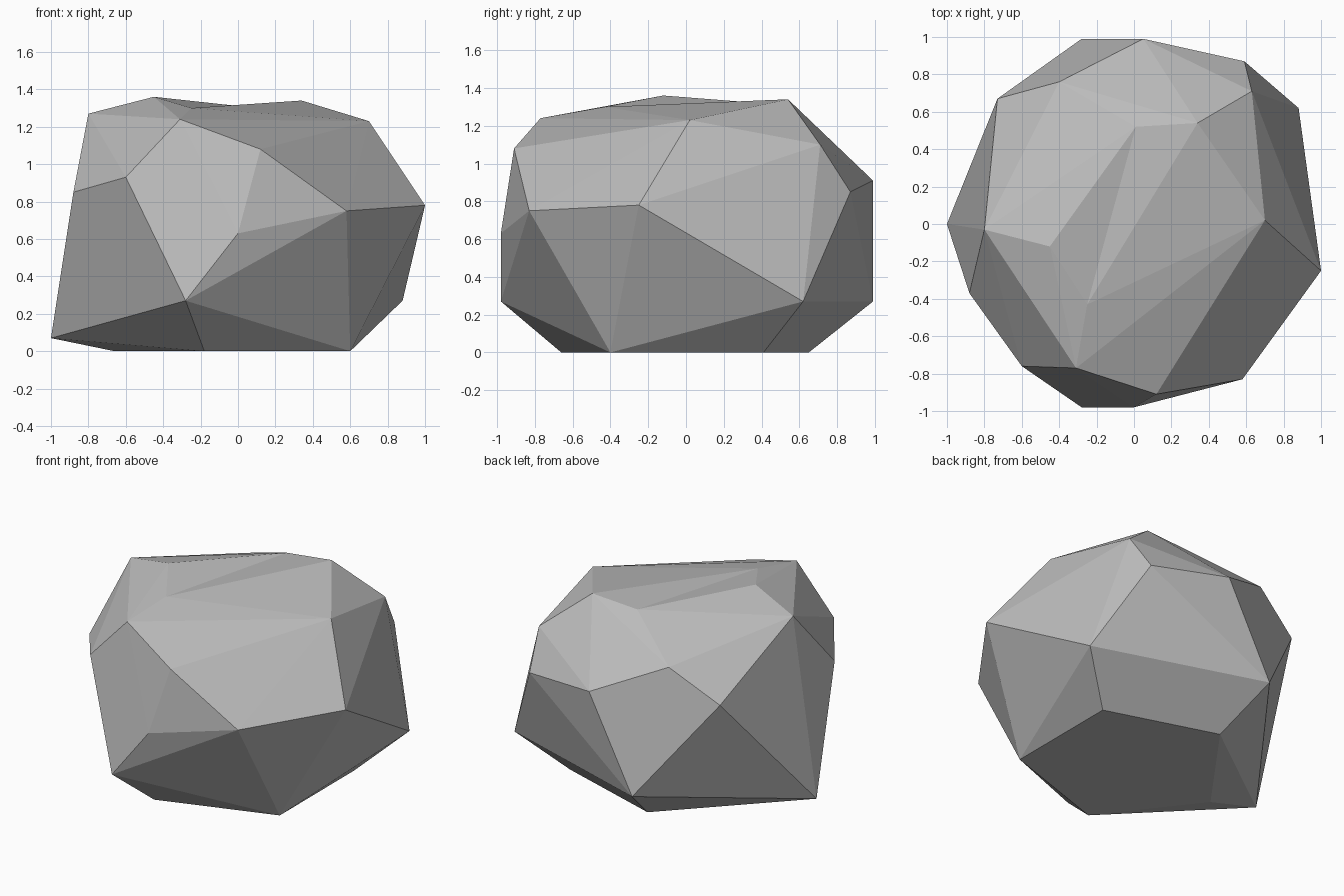
import bpy
import bmesh
from math import radians

# Remove the default cube
default_cube = bpy.data.objects.get("Cube")
if default_cube:
    bpy.data.objects.remove(default_cube, do_unlink=True)


def flat_material(name, color):
    material = bpy.data.materials.new(name)
    material.use_nodes = True
    material.diffuse_color = color
    shader = material.node_tree.nodes["Principled BSDF"]
    shader.inputs["Base Color"].default_value = color
    shader.inputs["Roughness"].default_value = 0.9
    return material


# Corner points of the boulder, tier by tier from the ground up
footprint = [(x, y, 0) for x, y in
             [(.6, -.4), (.6, .41), (-.16, .65), (-.66, -.04), (-.18, -.66)]]
low_corners = [(-1, 0, .07), (-.28, -.98, .27), (.88, .62, .27), (-.28, .99, .27)]
waist = [(0, -.98, .63), (.58, -.83, .75), (1, -.25, .78), (.59, .87, .85),
         (.05, .99, .91), (-.73, .67, .9), (-.88, -.37, .85), (-.6, -.76, .93)]
shoulders = [(.12, -.91, 1.08), (.63, .71, 1.1), (-.4, .76, 1.11),
             (-.31, -.77, 1.24), (-.8, -.03, 1.27)]
crown = [(-.45, -.12, 1.36), (.01, .52, 1.31), (.34, .54, 1.34),
         (.7, .02, 1.23), (-.25, -.43, 1.3)]

# Wrap the corners in a faceted skin
bm = bmesh.new()
for corner in footprint + low_corners + waist + shoulders:
    bm.verts.new(corner)
crown_verts = [bm.verts.new(corner) for corner in crown]
bmesh.ops.convex_hull(bm, input=list(bm.verts))

# Turn one crown edge inward so the top has a shallow dip
peak, dip, back_peak = crown_verts[:3]
ridge = bm.edges.get((peak, back_peak))
if ridge and any(dip in face.verts for face in ridge.link_faces):
    bmesh.ops.rotate_edges(bm, edges=[ridge], use_ccw=False)

# Merge facets that are practically coplanar
bmesh.ops.dissolve_limit(bm, angle_limit=radians(1),
                         verts=list(bm.verts), edges=list(bm.edges))
bmesh.ops.recalc_face_normals(bm, faces=list(bm.faces))

# Flat shaded boulder in a single stone colour
mesh = bpy.data.meshes.new("boulder")
bm.to_mesh(mesh)
bm.free()
mesh.materials.append(flat_material("stone grey", (.5, .5, .5, 1)))
boulder = bpy.data.objects.new("boulder", mesh)
bpy.context.scene.collection.objects.link(boulder)
